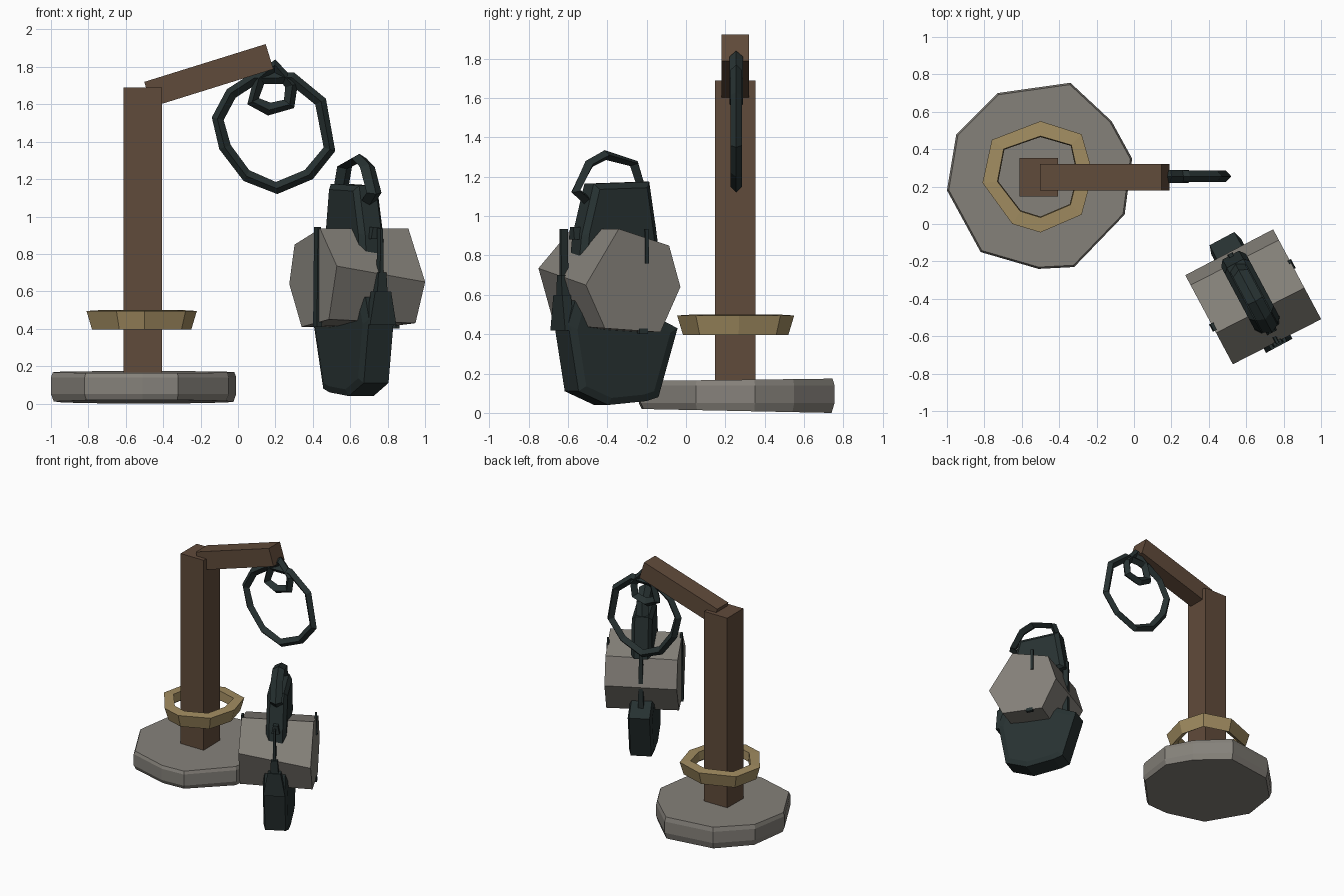
import bpy, bmesh, math
from mathutils import Vector

cube = bpy.data.objects.get("Cube")
if cube:
    bpy.data.objects.remove(cube, do_unlink=True)


def material(name, rgb):
    m = bpy.data.materials.new(name)
    m.use_nodes = True
    m.diffuse_color = (*rgb, 1)
    bsdf = m.node_tree.nodes["Principled BSDF"]
    bsdf.inputs["Base Color"].default_value = (*rgb, 1)
    bsdf.inputs["Roughness"].default_value = 0.9
    return m


wood = material("brown wood", (0.118, 0.07, 0.043))
stone = material("grey stone", (0.235, 0.22, 0.195))
brass = material("dull gold", (0.36, 0.265, 0.12))
iron = material("dark iron", (0.02, 0.031, 0.031))


def finish(name, bm, mat):
    bmesh.ops.recalc_face_normals(bm, faces=bm.faces)
    mesh = bpy.data.meshes.new(name)
    bm.to_mesh(mesh)
    bm.free()
    mesh.materials.append(mat)
    obj = bpy.data.objects.new(name, mesh)
    bpy.context.collection.objects.link(obj)
    return obj


def loft(name, loops, mat, cyclic=False):
    """Skin equal-length loops of points; cap the ends unless cyclic."""
    bm = bmesh.new()
    rows = [[bm.verts.new(p) for p in loop] for loop in loops]
    n = len(rows[0])
    pairs = list(zip(rows, rows[1:]))
    if cyclic:
        pairs.append((rows[-1], rows[0]))
    else:
        bm.faces.new(rows[0])
        bm.faces.new(rows[-1])
    for a, b in pairs:
        for i in range(n):
            j = (i + 1) % n
            bm.faces.new((a[i], a[j], b[j], b[i]))
    return finish(name, bm, mat)


def ring(name, origin, u, v, points, section, mat):
    """Ring through (u, v) points; section = (radial, normal) offsets."""
    origin, u, v = Vector(origin), Vector(u), Vector(v)
    normal = u.cross(v)
    mid = sum((Vector(p) for p in points), Vector((0, 0))) / len(points)
    loops = []
    for p in points:
        d = (Vector(p) - mid).normalized()
        loops.append([origin + u * (p[0] + d.x * r) + v * (p[1] + d.y * r)
                      + normal * s for r, s in section])
    return loft(name, loops, mat, cyclic=True)


def box(name, centre, size, mat, pitch=0.0):
    bm = bmesh.new()
    bmesh.ops.create_cube(bm, size=1)
    bmesh.ops.scale(bm, vec=size, verts=bm.verts)
    obj = finish(name, bm, mat)
    obj.location = centre
    obj.rotation_euler.y = pitch
    return obj


X, Y, Z = Vector((1, 0, 0)), Vector((0, 1, 0)), Vector((0, 0, 1))

# Rough stone foot
outline = [(-1, .18), (-.95, .48), (-.73, .7), (-.34, .755), (-.12, .55),
           (-.01, .35), (-.05, .05), (-.32, -.23), (-.51, -.24), (-.82, -.15)]


def foot_loop(scale, height):
    return [(-.5 + (x + .5) * scale, .25 + (y - .25) * scale, height(y))
            for x, y in outline]


loft("stone_foot", [foot_loop(.97, lambda y: .015 - .02 * y),
                    foot_loop(1, lambda y: .05),
                    foot_loop(1, lambda y: .14),
                    foot_loop(.98, lambda y: .165 + .012 * y)], stone)

# Wooden post and sloping arm
box("post", (-.51, .25, .89), (.205, .205, 1.6), wood)
box("arm", (-.156, .25, 1.754), (.68, .14, .14), wood, math.radians(-17.3))

# Faceted collar around the post
ring("collar", (0, 0, .45), X, Y,
     [(-.81, .22), (-.76, .45), (-.5, .55), (-.28, .48), (-.22, .27),
      (-.28, .05), (-.5, -.045), (-.65, 0)],
     [(0, .045), (-.03, -.055), (-.085, -.02), (-.08, .05)], brass)

# Hanging hoop and the small link holding it
ring("hoop", (0, .255, 0), X, Z,
     [(-.14, 1.53), (-.06, 1.68), (.08, 1.77), (.3, 1.77), (.47, 1.63),
      (.52, 1.35), (.4, 1.2), (.21, 1.12), (.03, 1.19), (-.1, 1.36)],
     [(0, 0), (-.03, .03), (-.065, 0), (-.03, -.03)], iron)
ring("hoop_link", (0, .255, 0), X, Z,
     [(.05, 1.6), (.16, 1.54), (.3, 1.58), (.32, 1.71), (.2, 1.84), (.09, 1.76)],
     [(0, 0), (-.03, .035), (-.07, 0), (-.03, -.035)], iron)

# Lantern frame: A runs along the barrel, B across it
A, B = Vector((.882, .471, 0)), Vector((.471, -.882, 0))
C = Vector((.635, -.387, 0))


def at(a, b, z):
    return C + A * a + B * b + Z * z


# Hexagonal stone barrel
near_end = [(.27, .735), (.08, .935), (-.21, .85), (-.27, .64), (-.13, .41), (.18, .45)]
far_end = [(.28, .65), (.09, .935), (-.2, .85), (-.265, .64), (-.15, .41), (.17, .43)]
loft("barrel", [[at(-.265, *p) for p in near_end],
                [at(.265, *p) for p in far_end]], stone)


def slab(name, profile, half_mid, half_edge):
    """Plate across the barrel, thicker on its inner outline."""
    cb = sum(p[0] for p in profile) / len(profile)
    cz = sum(p[1] for p in profile) / len(profile)

    def loop(a, k):
        return [at(a, cb + (b - cb) * k, cz + (z - cz) * k) for b, z in profile]
    return loft(name, [loop(-half_mid, .85), loop(-half_edge, 1),
                       loop(half_edge, 1), loop(half_mid, .85)], iron)


# Iron cap above and weight below
slab("cap", [(-.25, .86), (-.24, .93), (-.2, 1.175), (.12, 1.165), (.19, .9), (.2, .8)],
     .075, .05)
slab("weight", [(-.35, .43), (-.24, .08), (-.17, .06), (.05, .04), (.22, .11),
                (.28, .45), (.24, .57), (-.2, .5)], .09, .075)

# Carrying handle
ring("handle", C, B, Z,
     [(.22, 1.12), (.14, 1.28), (.03, 1.335), (-.16, 1.28), (-.2, 1.16), (-.1, 1.06), (.12, 1.04)],
     [(0, 0), (-.025, .045), (-.05, 0), (-.025, -.045)], iron)


# Thin straps hugging the barrel
def strap(name, a, b, low, high, wide_a, wide_b):
    square = [(-1, -1), (1, -1), (1, 1), (-1, 1)]
    loft(name, [[at(a + s * wide_a * k, b + t * wide_b, z) for s, t in square]
                for z, k in ((low, 1), (high, .6))], iron)


strap("front_strap_upper", 0, .265, .62, .935, .012, .02)
strap("front_strap_lower", 0, .27, .45, .7, .04, .022)
strap("front_prong", 0, .275, .42, .6, .08, .025)
strap("back_strap", 0, -.24, .45, .93, .02, .02)
strap("top_strap", 0, .1, .88, .945, .03, .12)
strap("near_end_strap", -.262, .045, .41, .945, .015, .022)
strap("far_end_strap_top", .262, -.07, .76, .935, .012, .01)
strap("far_end_strap_foot", .262, -.05, .4, .43, .012, .025)
